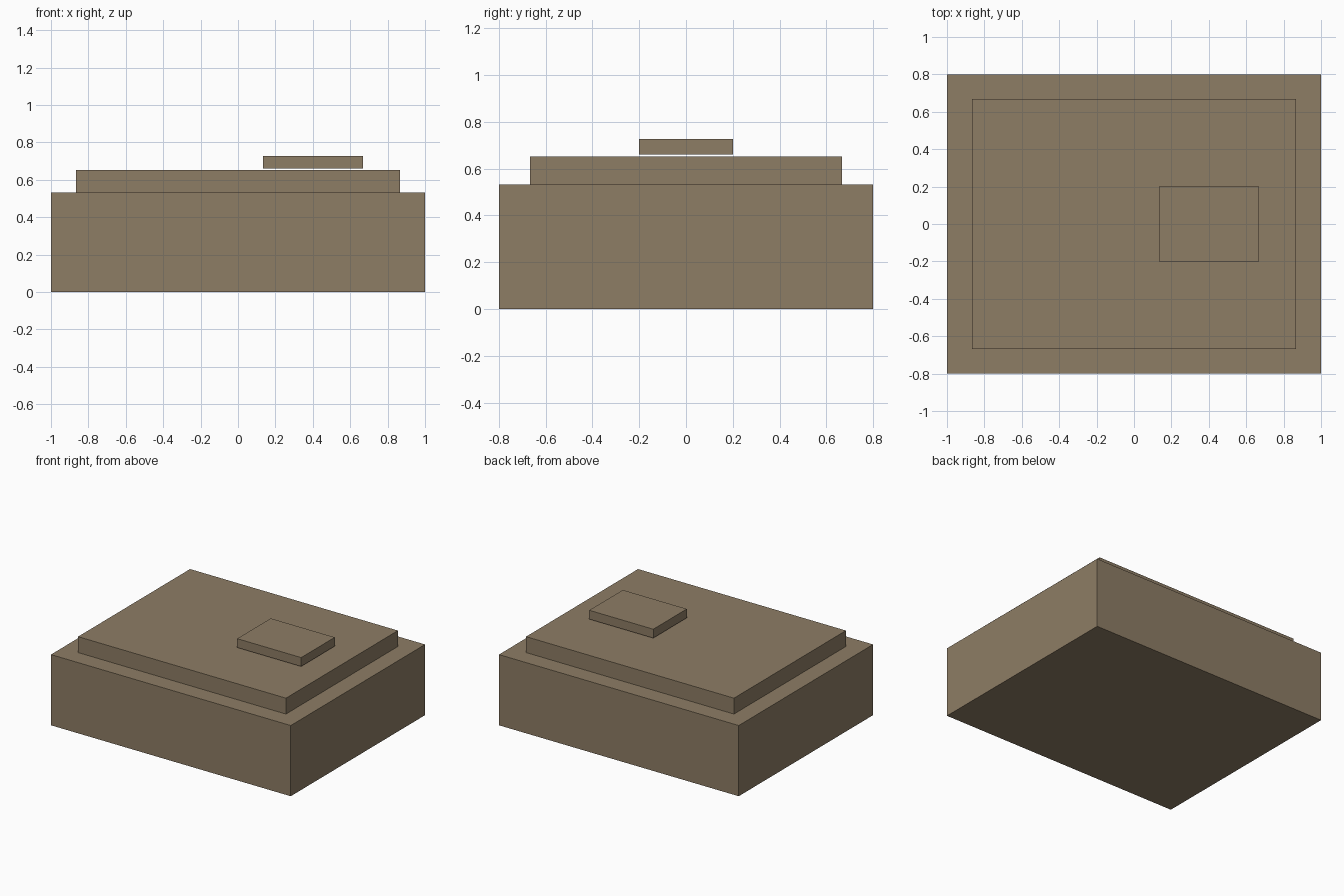
import bpy
from mathutils import Vector

if "Cube" in bpy.data.objects:
    bpy.data.objects.remove(bpy.data.objects["Cube"])

brown = bpy.data.materials.new("warm brown")
brown.diffuse_color = (0.27, 0.205, 0.13, 1.0)
brown.use_nodes = True
brown.node_tree.nodes["Principled BSDF"].inputs["Base Color"].default_value = brown.diffuse_color


def box(name, low, high):
    """Add a sharp-edged block spanning two opposite corners."""
    low, high = Vector(low), Vector(high)
    bpy.ops.mesh.primitive_cube_add(size=1)
    obj = bpy.context.object
    obj.name = name
    for v in obj.data.vertices:
        v.co = (low + high) / 2 + v.co * (high - low)
    obj.data.materials.append(brown)
    return obj


# Main body
box("base_block", (-1, -0.8, 0), (1, 0.8, 0.533))
# Stepped slab on top of the body
box("upper_slab", (-0.867, -0.667, 0.533), (0.867, 0.667, 0.653))
# Small off-centre plate hovering just above the slab
box("top_plate", (0.133, -0.2, 0.66), (0.667, 0.2, 0.727))
